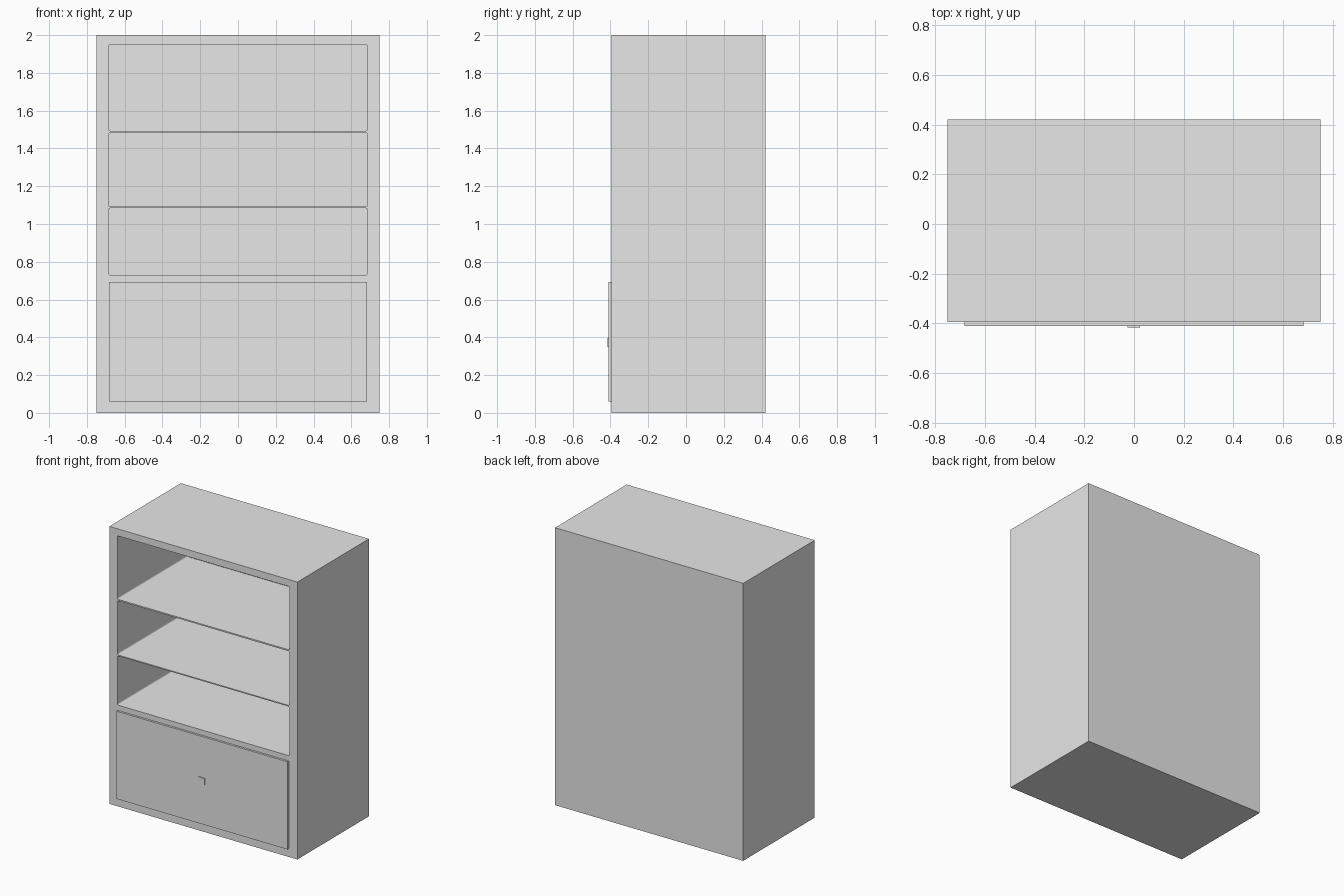
import bpy
import bmesh

if "Cube" in bpy.data.objects:
    bpy.data.objects.remove(bpy.data.objects["Cube"], do_unlink=True)

grey = bpy.data.materials.new("light_grey")
grey.use_nodes = True
grey.diffuse_color = (0.8, 0.8, 0.8, 1)
grey.node_tree.nodes["Principled BSDF"].inputs["Base Color"].default_value = (0.8, 0.8, 0.8, 1)


def box(name, low, high, corner=0.0):
    """Box between two corners; its edges along y may be rounded."""
    bm = bmesh.new()
    bmesh.ops.create_cube(bm, size=1)
    for v in bm.verts:
        v.co = [(a + b) / 2 + c * (b - a) for a, b, c in zip(low, high, v.co)]
    if corner:
        edges = [e for e in bm.edges
                 if abs(e.verts[0].co.y - e.verts[1].co.y) > 0.001]
        bmesh.ops.bevel(bm, geom=edges, offset=corner, segments=3,
                        profile=0.5, affect='EDGES')
    mesh = bpy.data.meshes.new(name)
    bm.to_mesh(mesh)
    bm.free()
    mesh.materials.append(grey)
    obj = bpy.data.objects.new(name, mesh)
    bpy.context.collection.objects.link(obj)
    return obj


FRONT, BACK = -0.395, 0.42

# Cabinet body
cabinet = box("cabinet_body", (-0.75, FRONT, 0), (0.75, BACK, 2))

# Three open compartments, leaving thin shelves and a thin back panel
for bottom, top in ((0.73, 1.084), (1.092, 1.483), (1.493, 1.95)):
    cutter = box("compartment_cutter", (-0.686, FRONT - 0.1, bottom),
                 (0.686, BACK - 0.015, top), corner=0.01)
    cutter.hide_render = True
    cut = cabinet.modifiers.new("compartment", 'BOOLEAN')
    cut.operation = 'DIFFERENCE'
    cut.solver = 'EXACT'
    cut.object = cutter
    bpy.context.view_layer.objects.active = cabinet
    bpy.ops.object.modifier_apply(modifier=cut.name)
    bpy.data.objects.remove(cutter, do_unlink=True)

# Drawer front and its small square pull
box("drawer_front", (-0.682, -0.41, 0.06), (0.682, FRONT + 0.005, 0.692))
box("drawer_pull", (-0.027, -0.416, 0.348), (0.024, -0.405, 0.397))
